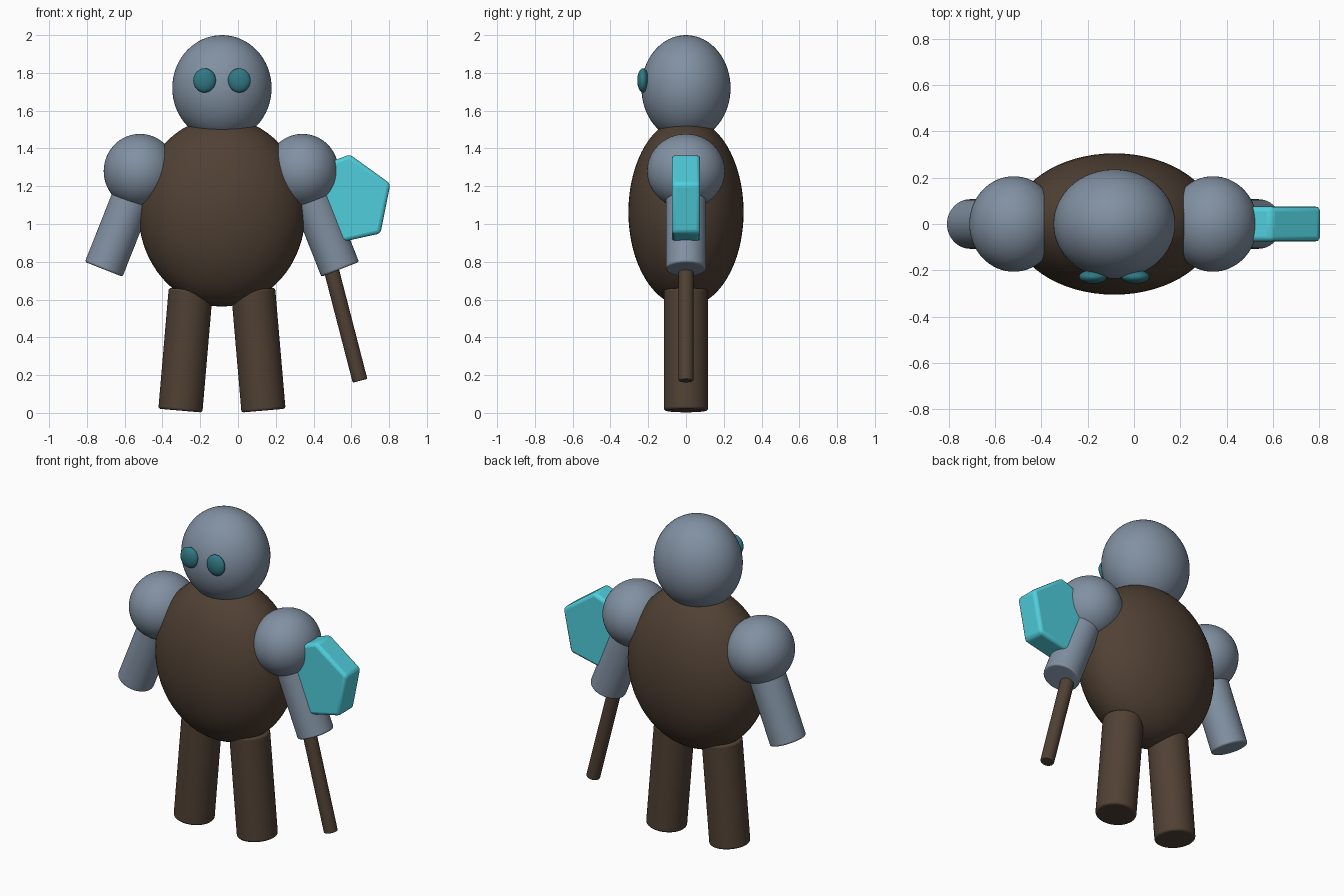
import bpy, bmesh, math
from mathutils import Vector

if "Cube" in bpy.data.objects:
    bpy.data.objects.remove(bpy.data.objects["Cube"])


def material(name, rgb):
    m = bpy.data.materials.new(name)
    m.diffuse_color = (*rgb, 1)
    m.use_nodes = True
    m.node_tree.nodes["Principled BSDF"].inputs["Base Color"].default_value = m.diffuse_color
    return m


STONE = material("blue_grey", (0.22, 0.28, 0.36))
BROWN = material("dark_brown", (0.08, 0.052, 0.034))
TEAL = material("dark_teal", (0.03, 0.19, 0.23))
CYAN = material("cyan", (0.08, 0.62, 0.72))


def finish(obj, name, mat, bevel=0.0):
    obj.name = name
    obj.data.materials.append(mat)
    if bevel:
        mod = obj.modifiers.new("Bevel", 'BEVEL')
        mod.width, mod.segments, mod.limit_method = bevel, 3, 'ANGLE'
        mod.angle_limit = math.radians(40)
    bpy.ops.object.select_all(action='DESELECT')
    obj.select_set(True)
    bpy.context.view_layer.objects.active = obj
    bpy.ops.object.shade_smooth_by_angle(angle=math.radians(40))
    return obj


def ellipsoid(name, mat, loc, radii):
    bpy.ops.mesh.primitive_uv_sphere_add(segments=64, ring_count=32, radius=1, location=loc)
    obj = bpy.context.object
    obj.scale = radii
    bpy.ops.object.transform_apply(location=False, rotation=False, scale=True)
    return finish(obj, name, mat)


def rod(name, mat, start, end, radius, bevel):
    a, b = Vector(start), Vector(end)
    bpy.ops.mesh.primitive_cylinder_add(vertices=48, radius=radius, depth=(b - a).length,
                                        location=(a + b) / 2)
    obj = bpy.context.object
    obj.rotation_euler = (b - a).to_track_quat('Z', 'Y').to_euler()
    return finish(obj, name, mat, bevel)


CX = -0.085  # mirror line of the figure

# torso and head
ellipsoid("torso", BROWN, (CX, 0, 1.063), (0.442, 0.305, 0.5))
ellipsoid("head", STONE, (CX, 0, 1.72), (0.263, 0.236, 0.28))

# mirrored eyes, shoulders, arms and legs
for side, s in (("right", -1), ("left", 1)):
    ellipsoid(side + "_eye", TEAL, (CX + s * 0.092, -0.228, 1.76), (0.06, 0.03, 0.064))
    ellipsoid(side + "_shoulder", STONE, (CX - 0.004 + s * 0.43, 0, 1.28), (0.192, 0.206, 0.197))
    rod(side + "_arm", STONE, (CX + s * 0.626, 0, 0.76), (CX + s * 0.444, 0, 1.22), 0.107, 0.01)
    rod(side + "_leg", BROWN, (CX + s * 0.22, 0, 0.012), (CX + s * 0.165, 0, 0.652), 0.117, 0.012)

# weapon handle, running up through the left arm
rod("handle", BROWN, (0.646, 0, 0.17), (0.372, 0, 1.23), 0.04, 0.006)

# faceted blade: extruded profile
profile = [(0.371, 1.283), (0.592, 1.368), (0.807, 1.213), (0.754, 0.95), (0.473, 0.888)]
bm = bmesh.new()
front = bm.faces.new([bm.verts.new((x, -0.075, z)) for x, z in profile])
ext = bmesh.ops.extrude_face_region(bm, geom=[front])
bmesh.ops.translate(bm, vec=(0, 0.15, 0),
                    verts=[g for g in ext["geom"] if isinstance(g, bmesh.types.BMVert)])
bmesh.ops.recalc_face_normals(bm, faces=bm.faces)
mesh = bpy.data.meshes.new("blade")
bm.to_mesh(mesh)
bm.free()
blade = bpy.data.objects.new("blade", mesh)
bpy.context.collection.objects.link(blade)
finish(blade, "blade", CYAN, 0.02)
